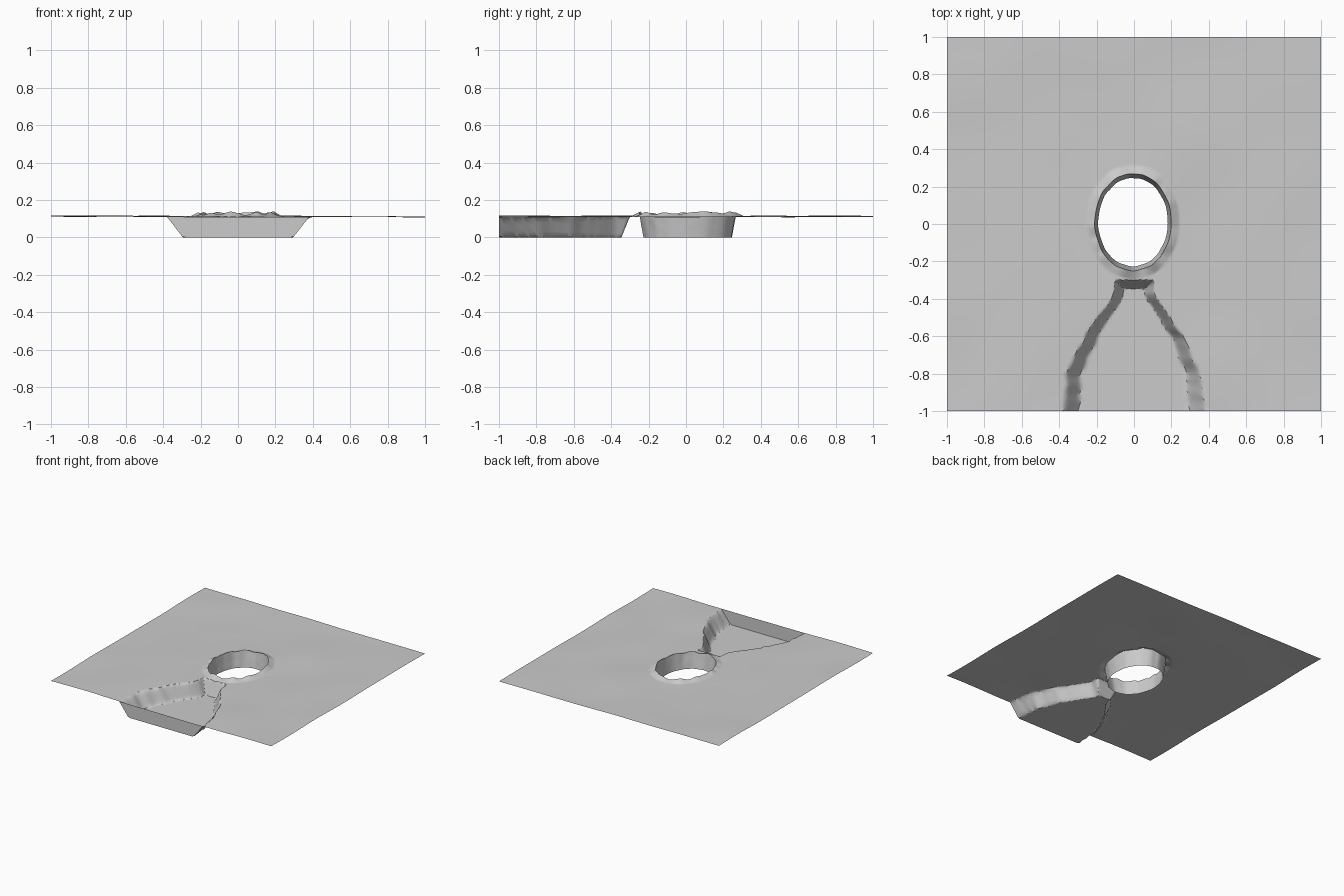
import bpy, bmesh, math
from mathutils import Vector, noise

if "Cube" in bpy.data.objects:
    bpy.data.objects.remove(bpy.data.objects["Cube"])

SIDE = 100          # segments along each side of the square
SEG = SIDE * 4
RINGS = 60
CY = 0.01           # hole centre in y
RX, RY = 0.205, 0.26


def clamp(v):
    return max(0.0, min(1.0, v))


def profile(y, points):
    """Piecewise linear lookup through (y, value) pairs."""
    for (y0, v0), (y1, v1) in zip(points, points[1:]):
        if y <= y1:
            return v0 + (v1 - v0) * clamp((y - y0) / (y1 - y0))
    return points[-1][1]


TRENCH = [(-1.0, 0.38), (-0.8, 0.355), (-0.6, 0.26), (-0.45, 0.155), (-0.37, 0.11), (-0.3, 0.095)]


def ground(x, y):
    """Gently rolling, slightly tilted sheet."""
    return 0.112 - 0.003 * x + 0.008 * noise.noise((x * 2.2, y * 2.2, 3.7))


def trench_depth(x, y):
    wobble = 0.014 * noise.noise((x * 4, y * 14, 1.3))
    half = profile(y, TRENCH) + wobble * clamp((y + 1) * 10)
    width = profile(y, [(-1, 0.085), (-0.8, 0.07), (-0.3, 0.05)])
    side = clamp((half - abs(x)) / width)
    end = clamp((-0.3 - y) / 0.045)
    return min(side, end)


def square_point(i):
    s, k = divmod(i % SEG, SIDE)
    t = -1 + 2 * k / SIDE
    return [(t, -1), (1, t), (-t, 1), (-1, -t)][s]


def hole_point(i, scale=1.0):
    x, y = square_point(i)
    a = math.atan2(y, x)
    r = scale * (1 + 0.02 * noise.noise((math.cos(a) * 4, math.sin(a) * 4, 0.5)))
    return RX * r * math.cos(a) - 0.005, CY + RY * r * math.sin(a)


def rim_height(i, x, y, d):
    """Ragged raised lip that fades away from the hole."""
    hx, hy = hole_point(i)
    lip = 0.017 + 0.018 * noise.noise((hx * 13, hy * 13, 8.1))
    return lip * clamp(1 - d / 0.045)


def sheet_point(i, t):
    hx, hy = hole_point(i)
    sx, sy = square_point(i)
    u = 0.35 * t + 0.65 * t * t
    x, y = hx + (sx - hx) * u, hy + (sy - hy) * u
    d = math.hypot(x - hx, y - hy)
    z = ground(x, y) + rim_height(i, x, y, d)
    return Vector((x, y, z * (1 - trench_depth(x, y))))


def strip_object(name, rows, closed, angle=40):
    """Skin a list of point rows into one surface."""
    bm = bmesh.new()
    grid = [[bm.verts.new(p) for p in row] for row in rows]
    n = len(grid[0])
    for a, b in zip(grid, grid[1:]):
        for i in range(n if closed else n - 1):
            j = (i + 1) % n
            bm.faces.new((a[i], b[i], b[j], a[j]))
    bmesh.ops.remove_doubles(bm, verts=bm.verts, dist=1e-5)
    mesh = bpy.data.meshes.new(name)
    bm.to_mesh(mesh)
    bm.free()
    ob = bpy.data.objects.new(name, mesh)
    bpy.context.collection.objects.link(ob)
    bpy.ops.object.select_all(action='DESELECT')
    ob.select_set(True)
    bpy.context.view_layer.objects.active = ob
    bpy.ops.object.shade_smooth_by_angle(angle=math.radians(angle))
    return ob


# Ground sheet with the flared trench pressed into it
strip_object("ground_sheet",
             [[sheet_point(i, r / RINGS) for i in range(SEG)] for r in range(RINGS + 1)], True)

# Tapered wall hanging below the oval hole, open at the bottom
wall = []
for k in range(9):
    f = k / 8
    row = []
    for i in range(SEG):
        top = sheet_point(i, 0)
        ripple = 0.006 * noise.noise((top.x * 20, top.y * 20, f * 3)) * math.sin(f * math.pi)
        x, y = hole_point(i, 1 - 0.09 * f + ripple)
        row.append((x, y, top.z * (1 - f)))
    wall.append(row)
strip_object("hole_wall", wall[::-1], True)

# Flat wall closing the trench at the front edge
front = [i for i in range(SIDE + 1) if abs(square_point(i)[0]) < 0.42]
low = [sheet_point(i, 1) for i in front]
strip_object("trench_front_wall",
             [[(p.x, p.y, ground(p.x, p.y)) for p in low], low], False)
